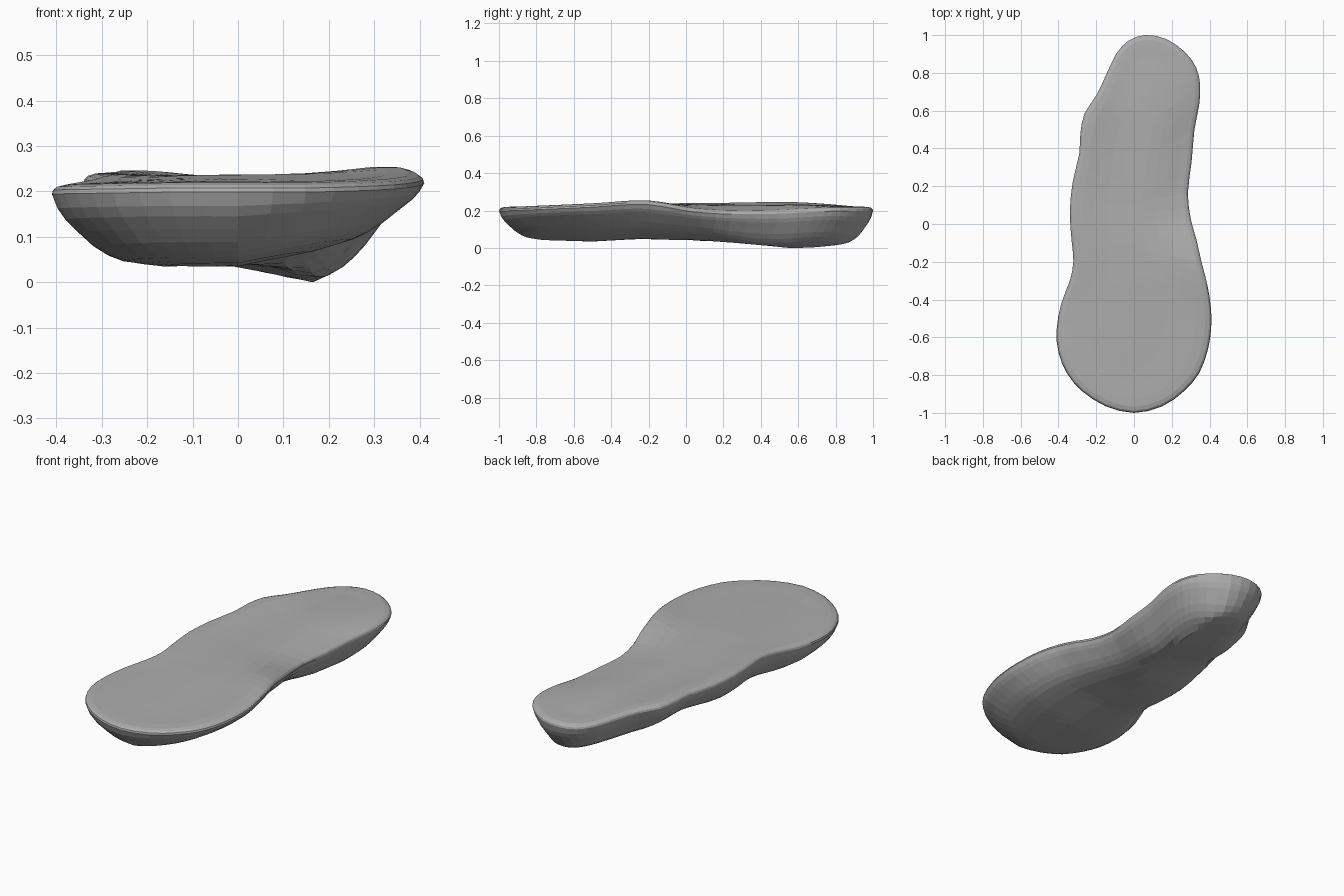
import bpy, bmesh
from mathutils import Vector

if "Cube" in bpy.data.objects:
    bpy.data.objects.remove(bpy.data.objects["Cube"])

# Rim outline, counter-clockwise from the front tip: x, y, height of widest point
RIM = [(0, -1, .2), (.15, -.965, .2), (.265, -.885, .203), (.345, -.79, .207), (.39, -.67, .212),
       (.408, -.56, .217), (.408, -.45, .223), (.388, -.32, .233), (.357, -.2, .233),
       (.33, -.08, .215), (.302, .02, .197), (.285, .16, .185), (.305, .33, .182),
       (.32, .5, .185), (.345, .63, .192), (.35, .74, .197), (.328, .83, .2),
       (.27, .91, .2), (.17, .98, .2), (.06, 1, .2), (-.03, .97, .2), (-.095, .9, .205),
       (-.15, .785, .215), (-.2, .68, .222), (-.262, .585, .226), (-.284, .48, .226),
       (-.29, .37, .224), (-.325, .22, .221), (-.34, .06, .22), (-.33, -.09, .217),
       (-.321, -.2, .214), (-.34, -.3, .208), (-.385, -.42, .2), (-.41, -.56, .196),
       (-.4, -.68, .196), (-.355, -.79, .197), (-.275, -.885, .198), (-.15, -.965, .2)]


def spline(pts, steps):
    """Closed Catmull-Rom curve through the points."""
    p = [Vector(q) for q in pts]
    n, out = len(p), []
    for i in range(n):
        a, b, c, d = p[i - 1], p[i], p[(i + 1) % n], p[(i + 2) % n]
        for s in range(steps):
            t = s / steps
            out.append(0.5 * (2 * b + (c - a) * t + (2 * a - 5 * b + 4 * c - d) * t * t
                              + (3 * b - 3 * c + d - a) * t ** 3))
    return out


def lerp(table, v):
    """Piecewise-linear lookup."""
    if v <= table[0][0]:
        return table[0][1]
    for (a, fa), (b, fb) in zip(table, table[1:]):
        if v <= b:
            return fa + (fb - fa) * (v - a) / (b - a)
    return table[-1][1]


SPINE_X = [(-.6, 0), (-.2, .01), (.1, -.02), (.4, .02), (.65, .08)]
BASE_Z = [(-.9, .048), (-.5, .036), (-.25, .05), (0, .043), (.2, .033), (.4, .01),
          (.55, 0), (.8, .008)]
TOP_Z = [(-.9, .223), (-.6, .23), (-.3, .239), (-.1, .238), (.1, .234), (.35, .232),
         (.6, .234), (.8, .23), (.9, .224)]
WALL = [(0, 0), (.4, 0), (.6, .05), (.7, .15), (.8, .31), (.93, .65), (.97, .8), (1, 1)]


def spine(p):
    y = max(-.6, min(.7, p.y * .68))
    return Vector((lerp(SPINE_X, y), y, 0))


def underside(x, y):
    """Keel-like bottom: tilted at the front, ridged off-centre at the back."""
    k = max(0, min(1, (y + .1) / .5))
    k = k * k * (3 - 2 * k)
    d = x - .17 * k
    slope = (.2 + .15 * k) if d > 0 else .2 * k
    return lerp(BASE_Z, y) + slope * abs(d)


def inward(p, t):
    c = spine(p)
    return c.x + (p.x - c.x) * t, c.y + (p.y - c.y) * t


def bottom_ring(t):
    ring = []
    for p in rim:
        x, y = inward(p, t)
        zb = min(underside(x, y), p.z - .02)
        ring.append((x, y, zb + (p.z - zb) * lerp(WALL, t)))
    return ring


def top_ring(t, rise, blend):
    ring = []
    for p in rim:
        x, y = inward(p, t)
        z = p.z + rise
        ring.append((x, y, z + (lerp(TOP_Z, y) - z) * blend))
    return ring


rim = spline(RIM, 2)
rings = [bottom_ring(t) for t in (0, .2, .4, .52, .62, .7, .78, .86, .93, .97, 1)]
rings += [top_ring(t, r, b) for t, r, b in
          ((.993, .009, 0), (.97, .016, 0), (.92, .021, 0), (.8, .023, .1), (.6, .022, .5),
           (.4, .02, .8), (.2, .02, .95), (0, .02, 1))]

# Skin the rings; the innermost ones collapse onto the spine and are welded shut
bm = bmesh.new()
loops = [[bm.verts.new(co) for co in r] for r in rings]
n = len(rim)
for a, b in zip(loops, loops[1:]):
    for i in range(n):
        j = (i + 1) % n
        bm.faces.new((a[i], a[j], b[j], b[i]))


def close_spine(loop):
    """Join the two sides of a collapsed ring with a thin strip of faces."""
    half = n // 2
    for i in range(half):
        quad = [loop[i], loop[i + 1], loop[(n - i - 1) % n], loop[(n - i) % n]]
        face = list(dict.fromkeys(quad))
        if len(face) > 2:
            bm.faces.new(face)


close_spine(loops[0])
close_spine(loops[-1])
bmesh.ops.remove_doubles(bm, verts=bm.verts, dist=.0005)
bmesh.ops.dissolve_degenerate(bm, edges=bm.edges, dist=.0002)
bmesh.ops.recalc_face_normals(bm, faces=bm.faces)
low = min(v.co.z for v in bm.verts)
bmesh.ops.translate(bm, verts=bm.verts, vec=(0, 0, -low))

mesh = bpy.data.meshes.new("stepping_stone")
bm.to_mesh(mesh)
bm.free()
stone = bpy.data.objects.new("stepping_stone", mesh)
bpy.context.collection.objects.link(stone)

# Dark grey stone
grey = bpy.data.materials.new("stone_grey")
grey.diffuse_color = (.42, .42, .42, 1)
grey.use_nodes = True
grey.node_tree.nodes["Principled BSDF"].inputs["Base Color"].default_value = grey.diffuse_color
mesh.materials.append(grey)
